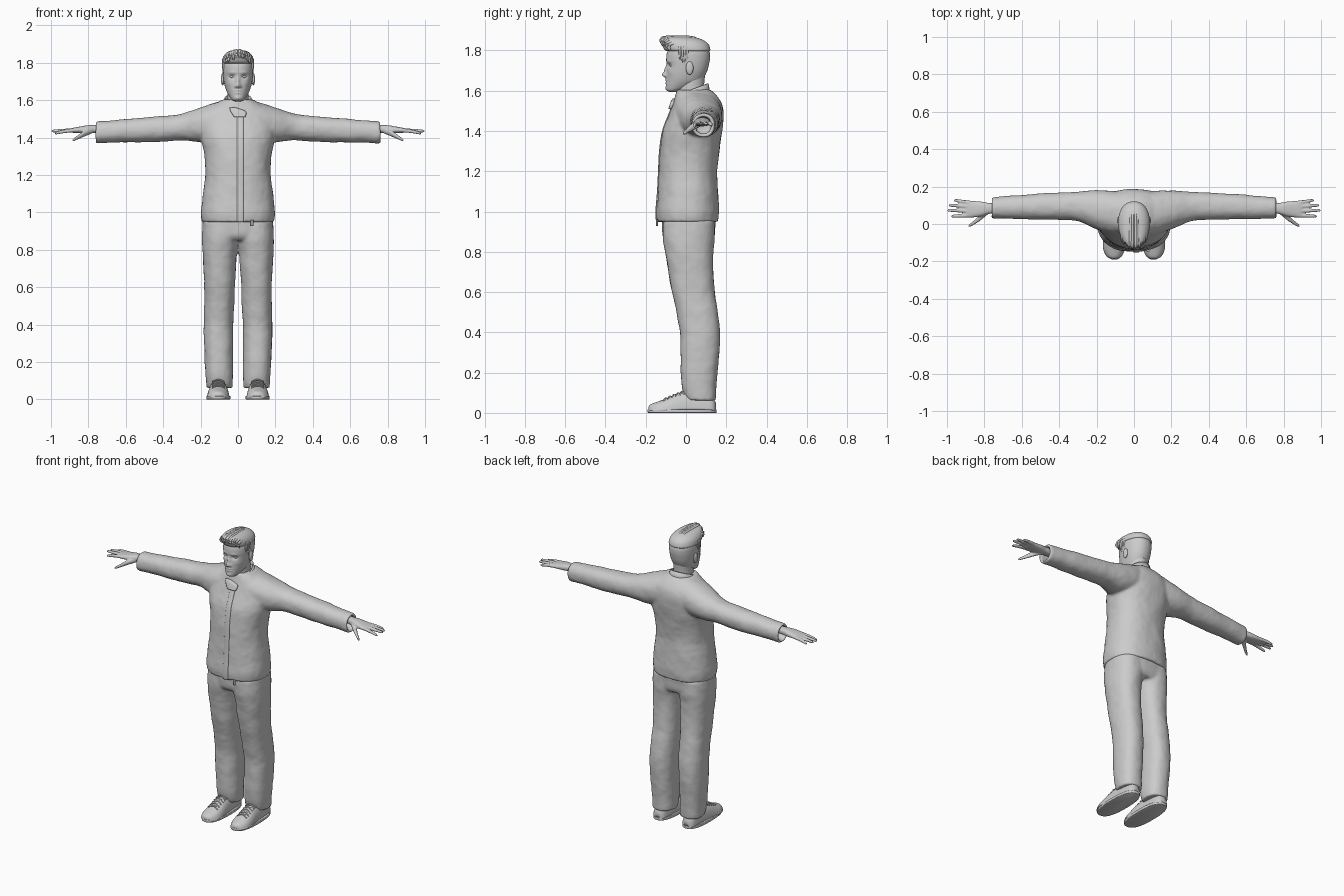
import bpy, bmesh, math, random
from mathutils import Vector, Matrix

random.seed(4)


def loft(bm, axis, rings, n=32, steps=4, p=2.0, mirror=False):
    """Skin smooth cross-sections; ring = (t, a0, a1, b0, b1), the extents across the axis."""
    r = [Vector(q) for q in rings]
    path = []
    for i in range(len(r) - 1):
        p0, p1, p2, p3 = r[max(i - 1, 0)], r[i], r[i + 1], r[min(i + 2, len(r) - 1)]
        for k in range(steps):
            u = k / steps
            path.append(p1 + 0.5 * u * ((p2 - p0) + u * ((2 * p0 - 5 * p1 + 4 * p2 - p3)
                                                       + u * (3 * p1 - p0 - 3 * p2 + p3))))
    path.append(r[-1])
    for side in ((1, -1) if mirror else (1,)):
        grid = []
        for t, a0, a1, b0, b1 in path:
            row = []
            for j in range(n):
                c, s = math.cos(math.tau * j / n), math.sin(math.tau * j / n)
                a = (a0 + a1) / 2 + (a1 - a0) / 2 * math.copysign(abs(c) ** (2 / p), c)
                b = (b0 + b1) / 2 + (b1 - b0) / 2 * math.copysign(abs(s) ** (2 / p), s)
                x, y, z = {'x': (t, a, b), 'y': (a, t, b), 'z': (a, b, t)}[axis]
                row.append(bm.verts.new((x * side, y, z)))
            grid.append(row)
        for lo, hi in zip(grid, grid[1:]):
            for j in range(n):
                k = (j + 1) % n
                bm.faces.new((lo[j], lo[k], hi[k], hi[j]))
        bm.faces.new(grid[0])
        bm.faces.new(grid[-1])


def tube(bm, axis, pts, n=10, mirror=False):
    """Round tapered tube through (x, y, z, radius) points."""
    rings = []
    for x, y, z, r in pts:
        t, a, b = {'x': (x, y, z), 'y': (y, x, z), 'z': (z, x, y)}[axis]
        rings.append((t, a - r, a + r, b - r, b + r))
    loft(bm, axis, rings, n=n, mirror=mirror)


def finish(name, bm, voxel=0, folds=0):
    bmesh.ops.recalc_face_normals(bm, faces=bm.faces)
    me = bpy.data.meshes.new(name)
    bm.to_mesh(me)
    bm.free()
    ob = bpy.data.objects.new(name, me)
    bpy.context.collection.objects.link(ob)
    me.polygons.foreach_set('use_smooth', [True] * len(me.polygons))
    if voxel:  # fuse overlapping parts into one cloth surface
        m = ob.modifiers.new('fuse', 'REMESH')
        m.mode, m.voxel_size, m.use_smooth_shade = 'VOXEL', voxel, True
        s = ob.modifiers.new('soften', 'SMOOTH')
        s.factor, s.iterations = 0.5, 5
    if folds:
        tex = bpy.data.textures.new(name + '_folds', 'CLOUDS')
        tex.noise_scale = 0.09
        d = ob.modifiers.new('folds', 'DISPLACE')
        d.texture, d.strength = tex, folds
    return ob


# jacket: torso and sleeves with recessed cuffs
body = [(.948, .192, -.145, .16), (1.0, .198, -.148, .163), (1.1, .187, -.14, .16),
        (1.2, .175, -.135, .155), (1.3, .178, -.13, .165), (1.4, .198, -.115, .18),
        (1.48, .2, -.085, .187), (1.54, .17, -.062, .177), (1.58, .12, -.052, .15),
        (1.605, .08, -.045, .12)]
bm = bmesh.new()
loft(bm, 'z', [(z, -w, w, f, b) for z, w, f, b in body], n=48, p=2.3)
loft(bm, 'x', [(.05, -.05, .165, 1.39, 1.6), (.1, -.06, .175, 1.38, 1.592),
               (.2, -.03, .18, 1.375, 1.56), (.3, .015, .172, 1.385, 1.528),
               (.4, .022, .167, 1.38, 1.515), (.5, .024, .163, 1.375, 1.508),
               (.7, .028, .147, 1.372, 1.49), (.755, .03, .142, 1.368, 1.487),
               (.756, .045, .127, 1.383, 1.472), (.69, .047, .125, 1.385, 1.47)],
     p=2.2, mirror=True)
finish('jacket', bm, 0.008, 0.007)

# front placket with its tab at the hem
bm = bmesh.new()
loft(bm, 'z', [(z, -.006, .03, f - .004, f + .02) for z, w, f, b in body[:8]], n=16, p=5)
loft(bm, 'z', [(.928, .068, .082, -.148, -.14), (.96, .068, .082, -.148, -.14)], n=12, p=5)
finish('jacket_placket', bm)

# standing collar, open at the front, with a folded flap
bm = bmesh.new()
rows = []
for i in range(33):
    a = math.radians(-155 + 310 * i / 32)
    f = (1 - math.cos(a)) / 2
    x, y = math.sin(a), math.cos(a)
    rows.append([bm.verts.new((x * (.086 - .012 * k), .03 + y * (.092 - .01 * k),
                               (1 - k) * (1.575 - .055 * f) + k * (1.637 - .06 * f)))
                 for k in (0, .5, 1)])
for p, q in zip(rows, rows[1:]):
    for k in range(2):
        bm.faces.new((p[k], q[k], q[k + 1], p[k + 1]))
collar = finish('collar', bm)
collar.modifiers.new('thickness', 'SOLIDIFY').thickness = 0.008
bm = bmesh.new()
loft(bm, 'z', [(1.51, -.02, .04, -.088, -.07), (1.54, -.04, .042, -.078, -.055),
               (1.56, -.045, -.01, -.068, -.045)], n=16, p=4)
finish('collar_flap', bm)

# trousers: pelvis and two legs
bm = bmesh.new()
loft(bm, 'z', [(.85, -.17, .17, -.09, .125), (.88, -.19, .19, -.115, .142),
               (.98, -.186, .186, -.122, .15)], n=40, p=2.4)
loft(bm, 'z', [(.062, .03, .168, .002, .147), (.09, .028, .171, -.012, .149),
               (.15, .027, .175, -.022, .152), (.3, .027, .182, -.027, .165),
               (.4, .025, .184, -.03, .168), (.5, .021, .181, -.048, .158),
               (.6, .017, .181, -.07, .142), (.7, .011, .185, -.088, .136),
               (.8, .004, .19, -.104, .135), (.87, -.01, .192, -.115, .142),
               (.95, -.02, .188, -.115, .142)], p=2.3, mirror=True)
finish('trousers', bm, 0.008, 0.007)

# shoes: uppers flattened underneath, soles and laces
bm = bmesh.new()
loft(bm, 'y', [(y, a, b, -z, z) for y, a, b, z in
               [(.148, .085, .125, .05), (.13, .065, .145, .08), (.08, .057, .152, .1),
                (.02, .054, .156, .107), (-.04, .049, .161, .098), (-.1, .045, .166, .071),
                (-.14, .05, .163, .056), (-.175, .068, .145, .043), (-.187, .09, .12, .03)]],
     p=2.4, mirror=True)
for v in bm.verts:
    v.co.z = max(v.co.z, .012)
finish('shoe_uppers', bm)
bm = bmesh.new()
loft(bm, 'z', [(0, .044, .166, -.185, .15), (.003, .04, .169, -.19, .152),
               (.016, .04, .169, -.19, .152), (.018, .046, .162, -.184, .148)],
     n=40, p=2.5, mirror=True)
finish('shoe_soles', bm)
bm = bmesh.new()
for i in range(5):
    y, z = -.02 - .02 * i, .106 - .008 * i
    for s in (-1, 1):
        tube(bm, 'x', [(.072, y + .01 * s, z - .012, .004), (.105, y, z, .004),
                       (.138, y - .01 * s, z - .012, .004)], n=6, mirror=True)
finish('shoe_laces', bm)

# hands: palm, four fingers and thumb, fused
bm = bmesh.new()
loft(bm, 'x', [(.70, .06, .112, 1.425, 1.468), (.77, .055, .112, 1.425, 1.467),
               (.81, .043, .119, 1.423, 1.465), (.86, .035, .123, 1.424, 1.456),
               (.892, .036, .123, 1.427, 1.45), (.9, .045, .115, 1.431, 1.445)],
     n=24, p=2.5, mirror=True)
for y0, y1, tip, drop in [(.114, .126, .965, .012), (.092, .1, .992, .006),
                          (.069, .073, .999, .006), (.046, .042, .98, .018)]:
    z = 1.44
    tube(bm, 'x', [(.87, y0, z, .011), (.92, (y0 + y1) / 2, z - drop * .3, .0105),
                   (tip - .015, y1, z - drop * .8, .0085), (tip - .004, y1, z - drop, .006),
                   (tip, y1, z - drop, .002)], mirror=True)
tube(bm, 'x', [(.78, .068, 1.437, .016), (.82, .036, 1.422, .017), (.855, .008, 1.402, .012),
               (.877, -.007, 1.39, .009), (.887, -.012, 1.385, .003)], mirror=True)
finish('hands', bm, 0.0045)

# neck
bm = bmesh.new()
loft(bm, 'z', [(1.52, -.07, .07, -.05, .11), (1.57, -.06, .06, -.042, .098),
               (1.62, -.056, .056, -.042, .09), (1.68, -.056, .056, -.04, .095)])
finish('neck', bm)

# head, with the facial features pushed in and out
bm = bmesh.new()
skull = [(1.594, .016, -.082, -.05), (1.602, .032, -.094, -.025), (1.62, .046, -.099, .03),
         (1.645, .06, -.098, .075), (1.67, .069, -.097, .092), (1.7, .076, -.095, .106),
         (1.73, .08, -.095, .114), (1.76, .082, -.098, .119), (1.79, .081, -.094, .118),
         (1.82, .072, -.08, .105), (1.84, .056, -.06, .085), (1.85, .03, -.03, .05)]
loft(bm, 'z', [(z, -w, w, f, b) for z, w, f, b in skull], n=96, steps=6, p=2.15)
# (x, z, x spread, z spread, push forward)
features = [(0, 1.678, .013, .012, .02), (0, 1.702, .009, .022, .013), (0, 1.652, .02, .005, .005),
            (0, 1.64, .018, .006, .005), (0, 1.646, .022, .002, -.003), (0, 1.61, .02, .01, .005)]
for s in (-1, 1):
    features += [(.032 * s, 1.725, .016, .011, -.012), (.032 * s, 1.747, .022, .007, .004),
                 (.014 * s, 1.673, .006, .006, .006), (.048 * s, 1.69, .016, .014, .003)]
for v in bm.verts:
    if v.co.y < -.02:
        x, z = v.co.x, v.co.z
        v.co.y -= sum(d * math.exp(-((x - a) / w) ** 2 - ((z - b) / h) ** 2)
                      for a, b, w, h, d in features)
finish('head', bm)

# eyes and ears
for name, loc, size in [('eyes', (.032, -.071, 1.726), (.013, .011, .008)),
                        ('ears', (.082, .018, 1.712), (.009, .019, .033))]:
    bm = bmesh.new()
    for s in (-1, 1):
        m = Matrix.Translation((loc[0] * s, loc[1], loc[2])) @ Matrix.Diagonal((*size, 1))
        bmesh.ops.create_uvsphere(bm, u_segments=20, v_segments=12, radius=1, matrix=m)
    finish(name, bm)

# hair: swept-up crown with ridged locks and sideburns
bm = bmesh.new()
loft(bm, 'z', [(1.797, -.08, .08, -.095, .117), (1.805, -.085, .085, -.108, .121),
               (1.83, -.08, .08, -.12, .112), (1.85, -.066, .066, -.125, .088),
               (1.863, -.045, .045, -.118, .05), (1.868, -.015, .015, -.08, .0)], n=48, p=2.2)
for i in range(15):
    x = -.063 + .009 * i
    top = 1.862 - 7 * x * x + random.uniform(-.004, .004)
    tip = -.127 + 9 * x * x + random.uniform(-.006, .004)
    tube(bm, 'y', [(x * .7, .09, top - .03, .003), (x * .9, .04, top - .002, .007),
                   (x, -.04, top, .009), (x, tip + .02, top - .002, .009),
                   (x * 1.05, tip, top - .012, .003)], n=8)
    tube(bm, 'z', [(x, tip + .02, top, .008), (x * .95, tip + .008, top - .022, .008),
                   (x * .9 + .006, -.094 + 5 * x * x, 1.8 + random.uniform(-.006, .008), .003)], n=8)
for y, low in [(-.03, 1.755), (-.018, 1.74), (-.006, 1.73), (.006, 1.74)]:
    tube(bm, 'z', [(.078, y, 1.82, .007), (.079, y, 1.78, .006), (.077, y, low, .003)],
         n=8, mirror=True)
finish('hair', bm)
